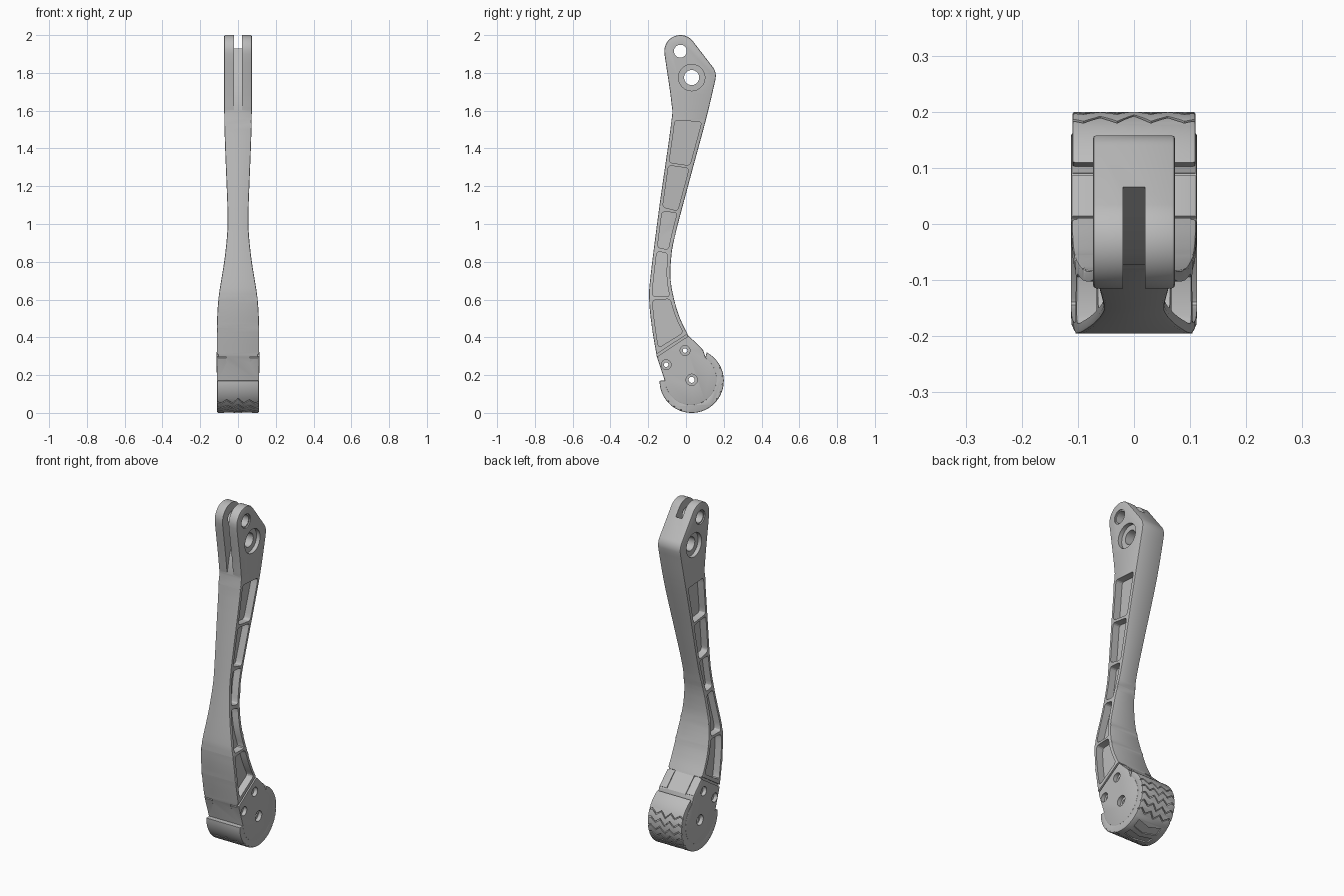
import bpy, bmesh, math
from mathutils import Vector

cube = bpy.data.objects.get("Cube")
if cube:
    bpy.data.objects.remove(cube, do_unlink=True)

metal = bpy.data.materials.new("mid_grey")
metal.use_nodes = True
GREY = (0.5, 0.5, 0.5, 1)
metal.diffuse_color = GREY
metal.node_tree.nodes["Principled BSDF"].inputs["Base Color"].default_value = GREY


# ---- helpers ----
def spline(pts, n=6):
    """Smooth curve through 2D points."""
    p = [Vector(q) for q in pts]
    p = [2 * p[0] - p[1]] + p + [2 * p[-1] - p[-2]]
    out = []
    for a, b, c, d in zip(p, p[1:], p[2:], p[3:]):
        for i in range(n):
            t = i / n
            out.append(0.5 * (2 * b + (c - a) * t + (2 * a - 5 * b + 4 * c - d) * t * t
                              + (3 * b - a - 3 * c + d) * t ** 3))
    return out + [p[-2]]


def at(curve, z):
    """First coordinate of a curve at height z."""
    for a, b in zip(curve, curve[1:]):
        lo, hi = min(a.y, b.y), max(a.y, b.y)
        if lo <= z <= hi and hi > lo:
            return a.x + (b.x - a.x) * (z - a.y) / (b.y - a.y)
    return curve[0].x if abs(z - curve[0].y) < abs(z - curve[-1].y) else curve[-1].x


def arc(cy, cz, r, a0, a1, n=24):
    angles = [math.radians(a0 + (a1 - a0) * i / n) for i in range(n + 1)]
    return [Vector((cy + r * math.cos(a), cz + r * math.sin(a))) for a in angles]


def loft(rings):
    """Closed solid through rings of 3D points."""
    bm = bmesh.new()
    rows = [[bm.verts.new(p) for p in ring] for ring in rings]
    for a, b in zip(rows, rows[1:]):
        for i in range(len(a)):
            j = (i + 1) % len(a)
            bm.faces.new((a[i], a[j], b[j], b[i]))
    bm.faces.new(rows[0])
    bm.faces.new(rows[-1])
    bmesh.ops.recalc_face_normals(bm, faces=bm.faces)
    return bm


def prism(pts, x0, x1):
    return loft([[(x, p[0], p[1]) for p in pts] for x in (x0, x1)])


def strip(p, q, w):
    """Thin rectangle along a segment."""
    p, q = Vector(p), Vector(q)
    n = (q - p).orthogonal().normalized() * w / 2
    return [p + n, q + n, q - n, p - n]


def outline_edges(bm):
    return [e for e in bm.edges if len(e.link_faces) == 2
            and sorted(abs(f.normal.x) > 0.7 for f in e.link_faces) == [False, True]]


def make(name, bm):
    mesh = bpy.data.meshes.new(name)
    bm.to_mesh(mesh)
    bm.free()
    mesh.materials.append(metal)
    ob = bpy.data.objects.new(name, mesh)
    bpy.context.collection.objects.link(ob)
    return ob


def cut(ob, bm):
    tool = make("cutter", bm)
    tool.hide_render = True
    mod = ob.modifiers.new("cut", "BOOLEAN")
    mod.operation, mod.solver, mod.object = "DIFFERENCE", "EXACT", tool
    bpy.context.view_layer.objects.active = ob
    bpy.ops.object.modifier_apply(modifier=mod.name)
    bpy.data.objects.remove(tool, do_unlink=True)


def cut_both(ob, pts, x0, x1):
    for s in (-1, 1):
        cut(ob, prism(pts, s * x0, s * x1))


# ---- side profile (y, z) and half width by height ----
back = spline([(0.155, 1.76), (0.105, 1.55), (0.02, 1.235), (-0.06, 0.93), (-0.08, 0.8),
               (-0.08, 0.69), (-0.055, 0.57), (-0.025, 0.485), (0.012, 0.41)])
front = spline([(-0.155, 0.3), (-0.18, 0.45), (-0.195, 0.6), (-0.187, 0.73),
                (-0.14, 1.1), (-0.079, 1.53), (-0.077, 1.64), (-0.114, 1.9)])
width = spline([(0.112, 0), (0.112, 0.4), (0.104, 0.6), (0.073, 0.8), (0.057, 0.95),
                (0.055, 1.05), (0.06, 1.2), (0.068, 1.4), (0.073, 1.6), (0.073, 2)], 4)
top = arc(-0.03, 1.915, 0.085, 175, 41, 16) + arc(0.085, 1.785, 0.073, 41, -12, 8)
foot = [Vector((0.09, 0.335))] + arc(0.025, 0.178, 0.138, 55, -177, 40)

# ---- lever arm: extruded profile, sliced and scaled to its waist ----
bm = prism(top + back + foot + front, -1, 1)
for i in range(1, 50):
    bmesh.ops.bisect_plane(bm, geom=bm.verts[:] + bm.edges[:] + bm.faces[:],
                           plane_co=(0, 0, 0.3 + i * 0.03), plane_no=(0, 0, 1))
bm.normal_update()
rim = outline_edges(bm)
for v in bm.verts:
    v.co.x *= at(width, v.co.z)
bmesh.ops.bevel(bm, geom=rim, offset=0.006, segments=2, profile=0.5, affect="EDGES")
arm = make("lever_arm", bm)

# weight-saving pockets: front top, back top, front bottom, back bottom heights
for ft, bt, fb, bb in ((1.55, 1.54, 1.325, 1.31), (1.31, 1.295, 1.09, 1.07),
                       (1.065, 1.06, 0.875, 0.865), (0.855, 0.845, 0.615, 0.615),
                       (0.597, 0.603, 0.345, 0.425)):
    n = 6
    zf = [fb + (ft - fb) * i / n for i in range(n + 1)]
    zb = [bt + (bb - bt) * i / n for i in range(n + 1)]
    pts = [(at(front, z) + 0.018, z) for z in zf] + [(at(back, z) - 0.02, z) for z in zb]
    for s in (-1, 1):
        bm = loft([[(s * (at(width, z) - 0.042), y, z) for y, z in pts],
                   [(s * 0.2, y, z) for y, z in pts]])
        corners = [e for e in bm.edges if (e.verts[0].co - e.verts[1].co).yz.length < 1e-5
                   and e.calc_face_angle(0) > 0.8]
        bmesh.ops.bevel(bm, geom=corners, offset=0.015, segments=3, profile=0.5, affect="EDGES")
        cut(arm, bm)

# fork slot in the head
cut(arm, prism([(-0.077, 1.58), (-0.05, 1.7), (0, 1.82), (0.07, 1.935), (0.07, 2.1),
                (-0.3, 2.1), (-0.3, 1.58)], -0.02, 0.02))

# pivot and bolt holes: y, z, through radius, counterbore radius, seat half width
for y, z, r, bore, seat in ((-0.03, 1.915, 0.034, 0.041, 0.066), (0.03, 1.775, 0.04, 0.07, 0.05),
                            (-0.005, 0.33, 0.012, 0.026, 0.09), (-0.105, 0.255, 0.012, 0.026, 0.09),
                            (0.03, 0.175, 0.016, 0.03, 0.09)):
    cut(arm, prism(arc(y, z, r, 0, 348.75, 31), -0.2, 0.2))
    cut_both(arm, arc(y, z, bore, 0, 348.75, 31), seat, 0.2)

# seams around the cheek plates
cut_both(arm, strip((-0.18, 0.288), (0.04, 0.432), 0.012), 0.102, 0.2)
for p, q, x in (((-0.134, 0.175), (-0.154, 0.295), 0.06), ((0.012, 0.41), (0.09, 0.335), 0.062)):
    cut_both(arm, strip(p, q, 0.01), x - 0.002, x + 0.002)
    for end in (p, q):
        cut_both(arm, arc(end[0], end[1], 0.005, 0, 270, 3), x, 0.2)

# ---- foot pad: crescent around the foot with a zigzag tread ----
C, R = (0.03, 0.17), 0.17
bm = prism(arc(*C, R, 62, -180, 56) + arc(0.025, 0.178, 0.13, -177, 55, 40), -0.11, 0.11)
bm.normal_update()
bmesh.ops.bevel(bm, geom=outline_edges(bm), offset=0.005, segments=2, profile=0.5, affect="EDGES")
pad = make("foot_pad", bm)


def tread(xs, angles, w, depth):
    rings = []
    for x, a in zip(xs, angles):
        ring = []
        for r, da in ((R - depth, -w), (R - depth, w), (R + 0.02, w), (R + 0.02, -w)):
            t = math.radians(a + da)
            ring.append((x, C[0] + r * math.cos(t), C[1] + r * math.sin(t)))
        rings.append(ring)
    cut(pad, loft(rings))


zig = (0, 5, -3, 5, -6, 5, -3, 5, 0)
xs = [-0.12 + 0.03 * i for i in range(9)]
for a in (22, 7, -8, -23, -38, -112, -126, -140):
    tread(xs, [a + d for d in zig], 1.3, 0.007)
# broad recess under the foot
for a, half in ((-62, 0.075), (-88, 0.075)):
    tread((-half, 0, half), (a, a - 7, a), 8, 0.006)

# ---- shading ----
for ob in (arm, pad):
    bpy.ops.object.select_all(action="DESELECT")
    ob.select_set(True)
    bpy.context.view_layer.objects.active = ob
    bpy.ops.object.shade_smooth_by_angle(angle=math.radians(28))
